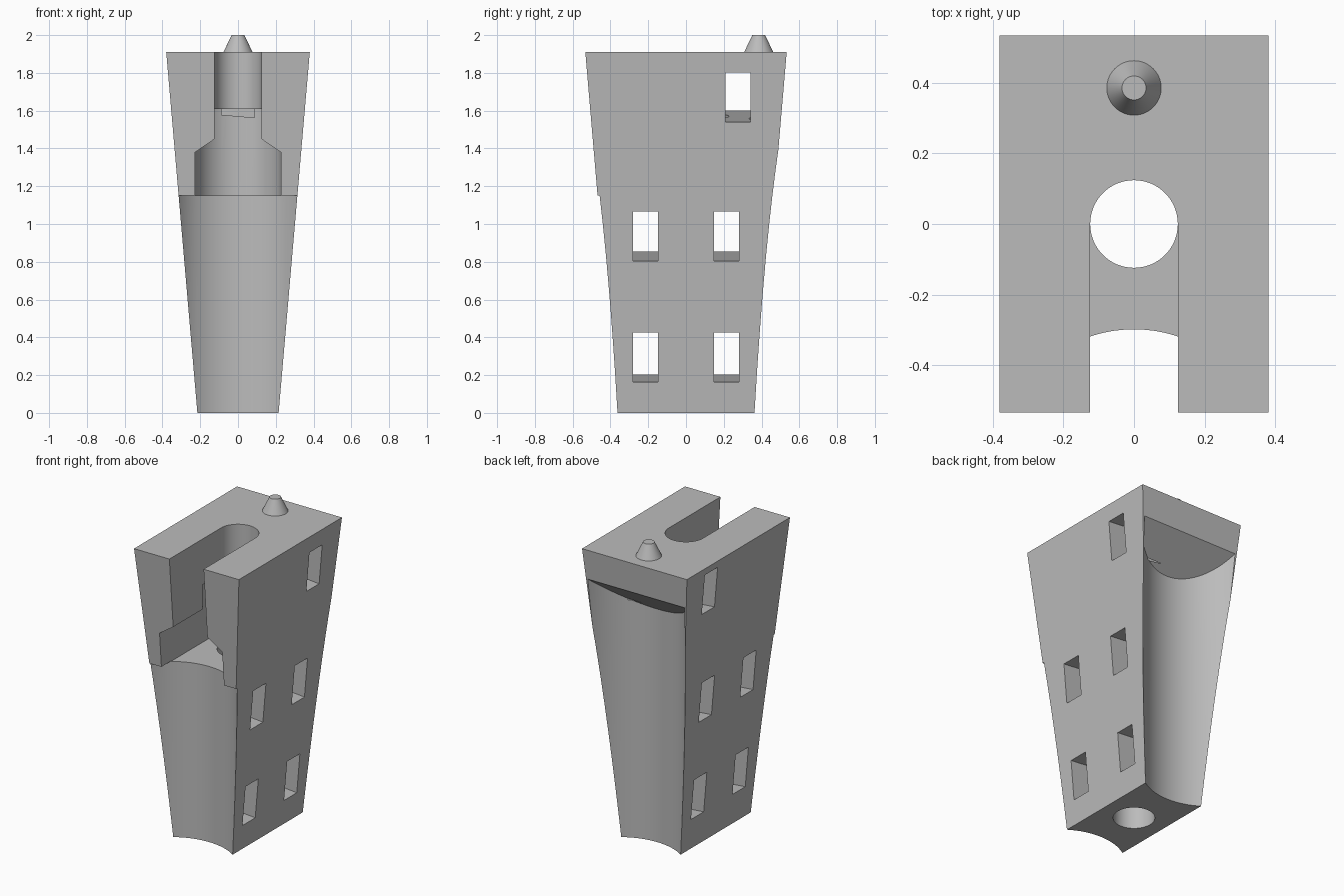
import bpy, bmesh, math
from mathutils import Matrix, Vector

old = bpy.data.objects.get("Cube")
if old:
    bpy.data.objects.remove(old, do_unlink=True)

grey = bpy.data.materials.new("plain_grey")
grey.use_nodes = True
grey.diffuse_color = (0.5, 0.5, 0.5, 1)
grey.node_tree.nodes["Principled BSDF"].inputs["Base Color"].default_value = (0.5, 0.5, 0.5, 1)

TOP = 1.91
LEDGE = 1.15


def make_object(name, bm):
    bmesh.ops.recalc_face_normals(bm, faces=bm.faces)
    mesh = bpy.data.meshes.new(name)
    bm.to_mesh(mesh)
    bm.free()
    mesh.materials.append(grey)
    obj = bpy.data.objects.new(name, mesh)
    bpy.context.collection.objects.link(obj)
    return obj


def cone(name, r1, r2, y, z1, z2, segments=64, top_rule=None):
    bm = bmesh.new()
    bmesh.ops.create_cone(bm, cap_ends=True, segments=segments, radius1=r1, radius2=r2,
                          depth=z2 - z1, matrix=Matrix.Translation((0, y, (z1 + z2) / 2)))
    if top_rule:
        for v in bm.verts:
            if v.co.z > (z1 + z2) / 2:
                v.co.z = top_rule(v.co.y)
    return make_object(name, bm)


def prism(name, outline, y1, y2):
    """Extrude an x-z outline along y."""
    bm = bmesh.new()
    face = bm.faces.new([bm.verts.new((x, y1, z)) for x, z in outline])
    ext = bmesh.ops.extrude_face_region(bm, geom=[face])["geom"]
    bmesh.ops.translate(bm, vec=(0, y2 - y1, 0),
                        verts=[g for g in ext if isinstance(g, bmesh.types.BMVert)])
    return make_object(name, bm)


def tunnel(y, z):
    """Through slot along x, tipped five degrees."""
    bm = bmesh.new()
    bmesh.ops.create_cube(bm, size=1)
    bmesh.ops.scale(bm, vec=Vector((1.2, 0.132, 0.262)), verts=bm.verts)
    bmesh.ops.rotate(bm, matrix=Matrix.Rotation(math.radians(5), 3, "Y"), verts=bm.verts)
    bmesh.ops.translate(bm, vec=(0, y, z), verts=bm.verts)
    return make_object("tunnel_cutter", bm)


def cut(obj, cutter):
    mod = obj.modifiers.new("cut", "BOOLEAN")
    mod.operation = "DIFFERENCE"
    mod.solver = "EXACT"
    mod.object = cutter
    bpy.context.view_layer.objects.active = obj
    bpy.ops.object.modifier_apply(modifier=mod.name)
    bpy.data.objects.remove(cutter, do_unlink=True)


# Tapered body
bm = bmesh.new()
bmesh.ops.create_cube(bm, size=2)
for v in bm.verts:
    upper = v.co.z > 0
    v.co.x *= 0.38 if upper else 0.215
    v.co.y *= 0.533 if upper else 0.37
    v.co.z = TOP if upper else 0
body = make_object("tapered_body", bm)

# Concave front and back; the back scoop has a sloping roof
cut(body, cone("front_scoop", 0.39, 0.39, -0.688, -0.1, LEDGE + 0.002, 128))
cut(body, cone("back_scoop", 0.39, 0.39, 0.688, -0.1, 1.7, 128,
               lambda y: 1.71 - 0.85 * (0.514 - y)))

# Round chamber, vertical bore, and the keyhole opening to the front
cut(body, cone("chamber", 0.227, 0.227, 0, LEDGE, 1.61))
cut(body, cone("bore", 0.124, 0.124, 0, -0.1, 2.1))
half = [(0.227, LEDGE), (0.227, 1.38), (0.124, 1.45), (0.124, 2.1)]
cut(body, prism("front_opening", half + [(-x, z) for x, z in reversed(half)], -0.8, 0))

# Side tunnels
for z in (0.315, 0.961):
    for side in (-1, 1):
        cut(body, tunnel(side * 0.215, z))
cut(body, tunnel(0.276, 1.702))

# Locating peg on the top
peg = cone("top_peg", 0.077, 0.034, 0.385, TOP, 2.0)

for obj in (body, peg):
    bpy.ops.object.select_all(action="DESELECT")
    obj.select_set(True)
    bpy.context.view_layer.objects.active = obj
    bpy.ops.object.shade_smooth_by_angle(angle=math.radians(25))
